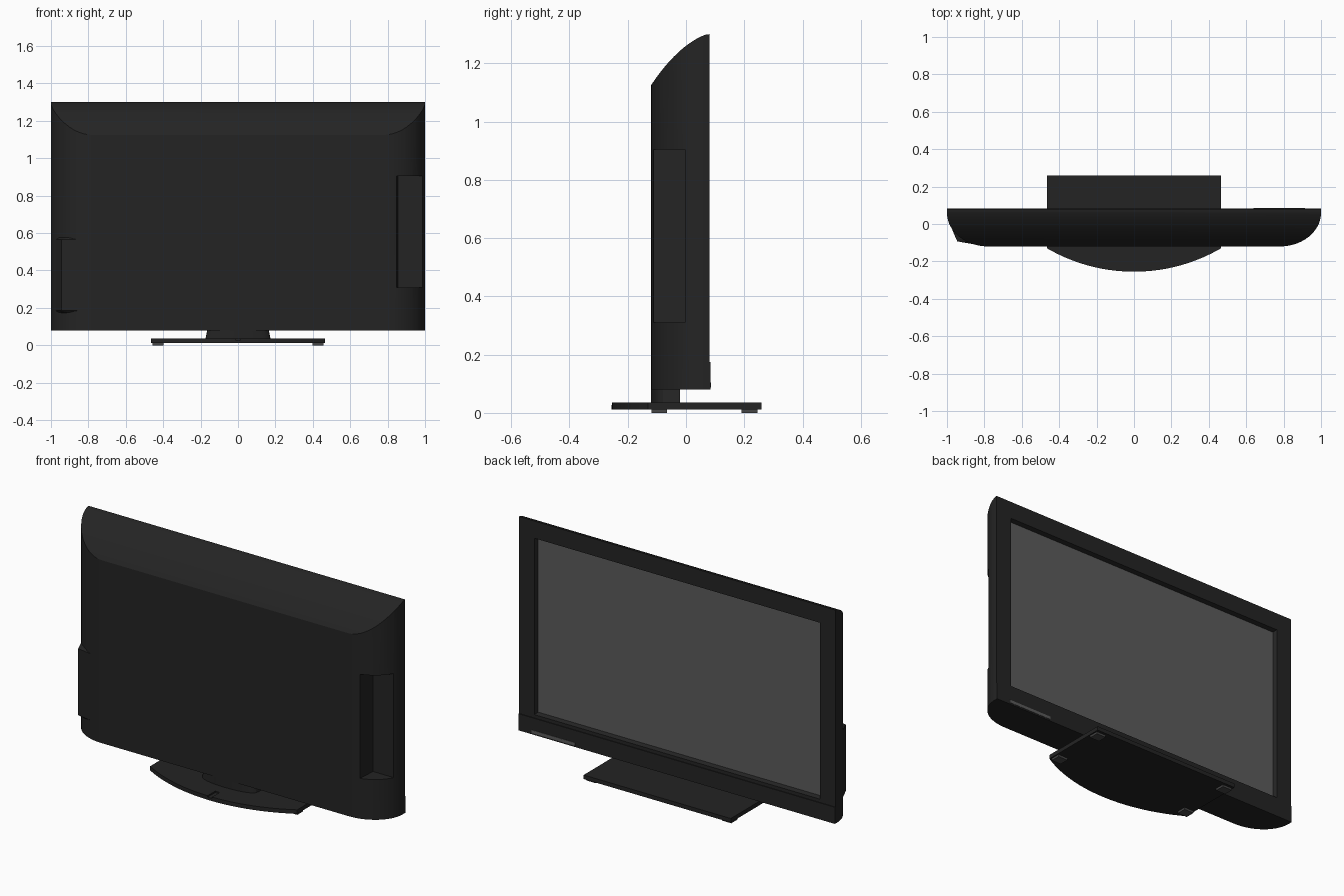
import bpy, bmesh, math
from mathutils import Vector

if "Cube" in bpy.data.objects:
    bpy.data.objects.remove(bpy.data.objects["Cube"])


def material(name, value):
    m = bpy.data.materials.new(name)
    m.diffuse_color = (value, value, value, 1)
    m.use_nodes = True
    m.node_tree.nodes["Principled BSDF"].inputs["Base Color"].default_value = m.diffuse_color
    return m


BLACK = material("black_plastic", 0.0175)
GLASS = material("screen_grey", 0.105)
RUBBER = material("foot_grey", 0.06)


def make(name, bm, mat):
    bmesh.ops.recalc_face_normals(bm, faces=bm.faces)
    me = bpy.data.meshes.new(name)
    bm.to_mesh(me)
    bm.free()
    me.materials.append(mat)
    ob = bpy.data.objects.new(name, me)
    bpy.context.collection.objects.link(ob)
    return ob


def hull(name, pts, mat=BLACK):
    """Convex solid around a handful of points."""
    bm = bmesh.new()
    for p in pts:
        bm.verts.new(p)
    bmesh.ops.convex_hull(bm, input=bm.verts)
    return make(name, bm, mat)


def prism(name, profile, place, lo, hi, mat=BLACK):
    """Extrude a closed 2D profile; place(a, b, t) gives the 3D point."""
    bm = bmesh.new()
    rings = [[bm.verts.new(place(a, b, t)) for a, b in profile] for t in (lo, hi)]
    n = len(profile)
    for r in rings:
        bm.faces.new(r)
    for i in range(n):
        j = (i + 1) % n
        bm.faces.new((rings[0][i], rings[0][j], rings[1][j], rings[1][i]))
    return make(name, bm, mat)


def box(name, x, y, z, mat=BLACK):
    return prism(name, [(x[0], y[0]), (x[1], y[0]), (x[1], y[1]), (x[0], y[1])],
                 lambda a, b, t: (a, b, t), z[0], z[1], mat)


def activate(ob):
    bpy.ops.object.select_all(action='DESELECT')
    ob.select_set(True)
    bpy.context.view_layer.objects.active = ob


def boolean(ob, tool, op='DIFFERENCE'):
    activate(ob)
    m = ob.modifiers.new("cut", 'BOOLEAN')
    m.operation, m.object, m.solver = op, tool, 'EXACT'
    bpy.ops.object.modifier_apply(modifier=m.name)
    bpy.data.objects.remove(tool)


def smooth(ob):
    activate(ob)
    bpy.ops.object.shade_smooth_by_angle(angle=math.radians(25))


def along_z(a, b, t):
    return (a, b, t)


# cabinet: plan with rounded rear corners, crossed with a curved-top side profile
N = 14
corner = [(0.78 + 0.22 * math.sin(i / N * math.pi / 2),
           0.06 - 0.18 * math.cos(i / N * math.pi / 2)) for i in range(N + 1)]
plan = corner + [(1, 0.08), (-1, 0.08)] + [(-x, y) for x, y in reversed(corner)]
cabinet = prism("cabinet", plan, along_z, 0.08, 1.4)

p0, p1, p2 = Vector((-0.12, 1.125)), Vector((-0.03, 1.26)), Vector((0.065, 1.298))
top = [p0 * (1 - t) ** 2 + p1 * 2 * t * (1 - t) + p2 * t * t
       for t in (i / N for i in range(N + 1))]
side = ([(0.2, 0.0), (-0.2, 0.0), (-0.2, 0.98)] + [tuple(p) for p in top]
        + [(0.08, 1.30), (0.2, 1.30)])
boolean(cabinet, prism("side_tool", side, lambda a, b, t: (t, a, b), -1.2, 1.2), 'INTERSECT')

# handle pocket in the rear right corner
pocket = hull("pocket_tool", [(x, y, z) for z in (0.31, 0.905)
                              for x, y in ((0.842, -0.2), (0.856, -0.003), (1.1, -0.003), (1.1, -0.2))])
boolean(cabinet, pocket)

# screen opening with sloping edges
opening = hull("opening_tool",
               [(s * w, y, z) for y, w, lo, hi in ((0.055, 0.893, 0.203, 1.193), (0.10, 0.911, 0.187, 1.209))
                for s in (-1, 1) for z in (lo, hi)])
boolean(cabinet, opening)
smooth(cabinet)

box("screen", (-0.893, 0.893), (0.053, 0.059), (0.203, 1.193), GLASS)

# lower trim bar and its indicator strip
box("lower_bar", (-1, 1), (0.065, 0.084), (0.08, 0.175))
box("indicator_strip", (0.64, 0.915), (0.08, 0.086), (0.088, 0.105), GLASS)

# connector housing on the rear left corner, with sloping ends
outer = [(-0.988, 0.01), (-0.97, -0.035), (-0.945, -0.093), (-0.80, -0.118)]
inner = [(-0.97, 0.01), (-0.90, -0.06), (-0.82, -0.09)]
hull("connector_housing",
     [(x, y, z) for x, y in outer for z in (0.185, 0.565)]
     + [(x, y, z) for x, y in inner for z in (0.16, 0.59)])

# stand plate: straight sides, arc toward the back of the set
half, sag = 0.465, 0.125
radius = (half ** 2 + sag ** 2) / (2 * sag)
swing = math.asin(half / radius)
arc = [(radius * math.sin(a), -0.255 + radius * (1 - math.cos(a)))
       for a in (-swing + 2 * swing * i / 28 for i in range(29))]
stand = prism("stand_plate", arc + [(half, 0.26), (-half, 0.26)], along_z, 0.012, 0.035)
boolean(stand, box("groove_tool", (-0.014, 0.014), (-0.3, -0.185), (0.027, 0.1)))
smooth(stand)

# neck: tapered block with a rounded rear
neck_pts = []
for z, w in ((0.03, 0.175), (0.09, 0.163)):
    neck_pts += [(w, -0.02, z), (-w, -0.02, z)]
    neck_pts += [(w * math.cos(a), -0.06 - 0.06 * math.sin(a) ** 0.7, z)
                 for a in (math.pi * i / 16 for i in range(1, 16))]
    neck_pts += [(w, -0.06, z), (-w, -0.06, z)]
smooth(hull("neck", neck_pts))

# rubber feet
for sx, sname in ((-1, "left"), (1, "right")):
    for y, yname in ((-0.092, "rear"), (0.218, "front")):
        cx = sx * 0.428
        box(f"foot_{yname}_{sname}", (cx - 0.03, cx + 0.03), (y - 0.027, y + 0.027), (0, 0.013), RUBBER)
